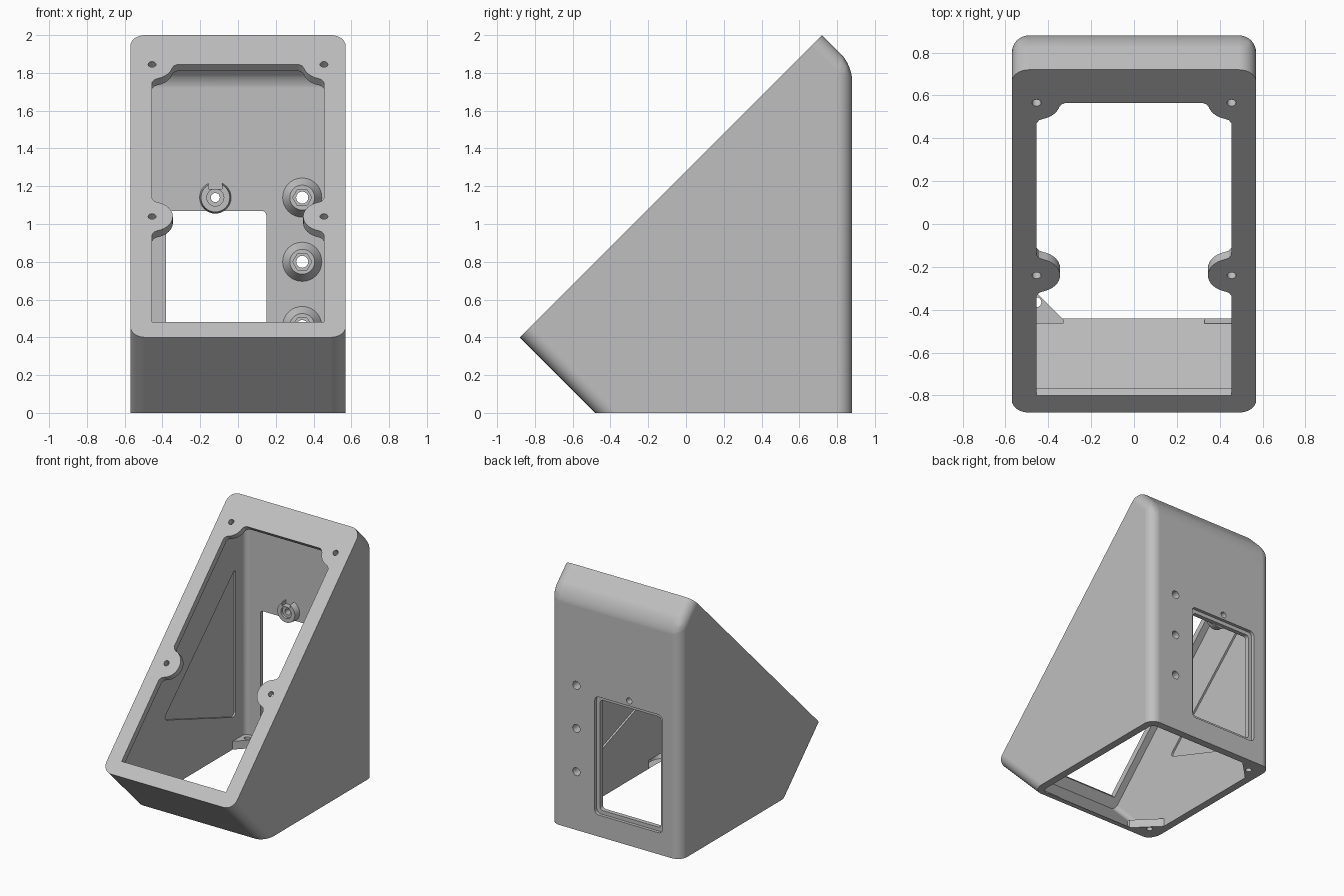
import bpy, bmesh
from math import sin, cos, radians, pi, sqrt
from mathutils import Matrix, Vector

cube = bpy.data.objects.get("Cube")
if cube:
    bpy.data.objects.remove(cube, do_unlink=True)

plastic = bpy.data.materials.new("grey_plastic")
plastic.use_nodes = True
grey = (0.52, 0.52, 0.52, 1)
plastic.diffuse_color = grey
plastic.node_tree.nodes["Principled BSDF"].inputs["Base Color"].default_value = grey

W = 0.57          # half width
WALL = 0.06


def frame(origin, u, v):
    """Work plane: u and v span the outline, n is the extrusion direction."""
    u, v = Vector(u).normalized(), Vector(v).normalized()
    m = Matrix((u, v, u.cross(v))).transposed().to_4x4()
    m.translation = origin
    return m


SIDE = frame((0, 0, 0), (0, 1, 0), (0, 0, 1))
BACK = frame((0, 0.88, 0), (1, 0, 0), (0, 0, 1))
FLOOR = frame((0, 0, 0), (1, 0, 0), (0, 1, 0))
SLOPE = frame((0, -0.88, 0.4), (1, 0, 0), (0, 1, 1))
FRONT = frame((0, -0.44, 0), (1, 0, 0), (0, -1, 1))


def along_n(edge):
    a, b = (v.co for v in edge.verts)
    return (a - b).xy.length < 1e-5


def closed_side(edge):
    """Edges touching neither the sloped face nor the bottom."""
    for f in edge.link_faces:
        n = f.normal
        if n.y < -0.9 or (n.x < -0.5 and n.y > 0.5):
            return False
    return True


def prism(name, plane, outline, lo, hi, bevel=0, pick=along_n, taper=1, segs=6):
    """Extrude an outline between two depths, optionally rounded or tapered."""
    bm = bmesh.new()
    c = sum((Vector(p) for p in outline), Vector((0, 0))) / len(outline)
    rings = []
    for depth, k in ((lo, 1), (hi, taper)):
        rings.append([bm.verts.new((*(c + (Vector(p) - c) * k), depth)) for p in outline])
    bm.faces.new(rings[0])
    bm.faces.new(rings[1])
    for i in range(len(outline)):
        j = (i + 1) % len(outline)
        bm.faces.new((rings[0][i], rings[0][j], rings[1][j], rings[1][i]))
    bmesh.ops.recalc_face_normals(bm, faces=bm.faces)
    bm.normal_update()
    if bevel:
        bmesh.ops.bevel(bm, geom=[e for e in bm.edges if pick(e)], offset=bevel,
                        segments=segs, profile=0.5, affect='EDGES')
    bm.transform(plane)
    bmesh.ops.recalc_face_normals(bm, faces=bm.faces)
    mesh = bpy.data.meshes.new(name)
    bm.to_mesh(mesh)
    bm.free()
    mesh.materials.append(plastic)
    obj = bpy.data.objects.new(name, mesh)
    bpy.context.collection.objects.link(obj)
    return obj


def circle(x, y, r, n=24, start=0.0):
    return [(x + r * cos(start + 2 * pi * i / n), y + r * sin(start + 2 * pi * i / n))
            for i in range(n)]


def box(x0, x1, y0, y1):
    return [(x0, y0), (x1, y0), (x1, y1), (x0, y1)]


def arc(x, y, r, a0, a1, n=10):
    return [(x + r * cos(radians(a0 + (a1 - a0) * i / n)),
             y + r * sin(radians(a0 + (a1 - a0) * i / n))) for i in range(n + 1)]


# outer housing
body = prism("housing", SIDE, [(-0.88, 0.4), (-0.48, 0), (0.88, 0), (0.88, 1.84), (0.72, 2)],
             -W, W, 0.08, closed_side, segs=8)


def apply(operation, tool):
    tool.hide_render = True
    mod = body.modifiers.new("join", 'BOOLEAN')
    mod.operation, mod.solver, mod.object = operation, 'EXACT', tool
    bpy.context.view_layer.objects.active = body
    bpy.ops.object.modifier_apply(modifier=mod.name)
    bpy.data.objects.remove(tool, do_unlink=True)


def cut(*args, **kw):
    apply('DIFFERENCE', prism("cutter", *args, **kw))


def add(*args, **kw):
    apply('UNION', prism("addition", *args, **kw))


# hollow interior, open at the bottom
inner = W - WALL
cut(SIDE, [(-0.825, 0.385), (-0.34, -0.1), (0.82, -0.1), (0.82, 1.76), (0.685, 1.895)],
    -inner, inner, 0.04, closed_side)

# sloped opening, leaving round screw tabs at the middle and top
e, mid, top = 0.455, 0.905, 2.044
half = [(e, 0.113), (e, mid - 0.135), (e - 0.012, mid - 0.115)]
half += arc(e, mid, 0.11, 255, 105, 16)
half += [(e - 0.012, mid + 0.115), (e, mid + 0.135), (e, top - 0.135), (e - 0.012, top - 0.115)]
half += arc(e, top, 0.11, 255, 195)
half += [(e - 0.115, top - 0.012), (e - 0.135, top)]
cut(SLOPE, half + [(-x, y) for x, y in reversed(half)], -0.08, 0.05)

# rear window with an outer step
cut(BACK, box(-0.38, 0.15, 0.2, 1.07), -0.05, 0.1, bevel=0.025)
cut(BACK, box(-0.41, 0.18, 0.17, 1.1), -0.05, 0.025, bevel=0.035)

# recessed panel inside the front wall
cut(FRONT, box(-0.445, 0.445, 0.05, 0.44), -0.03, 0.01, bevel=0.03)

# recessed panels inside the side walls
upper = [(-0.2, 0.56), (0.7, 0.24), (0.7, 1.42)]
lower = [(-0.44, 0.58), (-0.3, 0.59), (0.28, 0.3), (-0.36, 0.1)]
for s in (-1, 1):
    for panel in (upper, lower):
        cut(SIDE, panel, s * (inner - 0.03), s * (inner + 0.015), bevel=0.045)

# bottom corner tabs
for s in (-1, 1):
    for corner, hole_y in (([(0.53, -0.245), (0.33, -0.445), (0.33, -0.465), (0.53, -0.465)], -0.365),
                           ([(0.53, 0.64), (0.53, 0.84), (0.33, 0.84)], 0.765)):
        add(FLOOR, [(s * x, y) for x, y in corner], 0, 0.065)
        cut(FLOOR, circle(s * 0.455, hole_y, 0.023, 16), -0.05, 0.1)

# screw bosses inside the back wall
for z in (0.46, 0.8, 1.14):
    add(BACK, circle(0.34, z, 0.11, 32), 0.05, 0.12, taper=0.6)
    cut(BACK, circle(0.34, z, 0.05, 6), 0.095, 0.15)
    cut(BACK, circle(0.34, z, 0.032, 16), -0.05, 0.15)

# notched boss above the window
add(BACK, circle(-0.12, 1.14, 0.085, 32), 0.05, 0.11, taper=0.9)
cut(BACK, box(-0.155, -0.085, 1.185, 1.25), 0.06, 0.15)
cut(BACK, circle(-0.12, 1.14, 0.045), 0.09, 0.15)
cut(BACK, circle(-0.12, 1.14, 0.024, 16), -0.05, 0.15)

# screw holes in the sloped rim
for s in (-1, 1):
    for v in (mid, top):
        cut(SLOPE, circle(s * e, v, 0.021, 16), -0.1, 0.05)

# smooth rounded corners with crisp flat faces
bpy.ops.object.select_all(action='DESELECT')
body.select_set(True)
bpy.context.view_layer.objects.active = body
bpy.ops.object.shade_smooth_by_angle(angle=radians(28))
weighted = body.modifiers.new("even_shading", 'WEIGHTED_NORMAL')
weighted.keep_sharp = True
